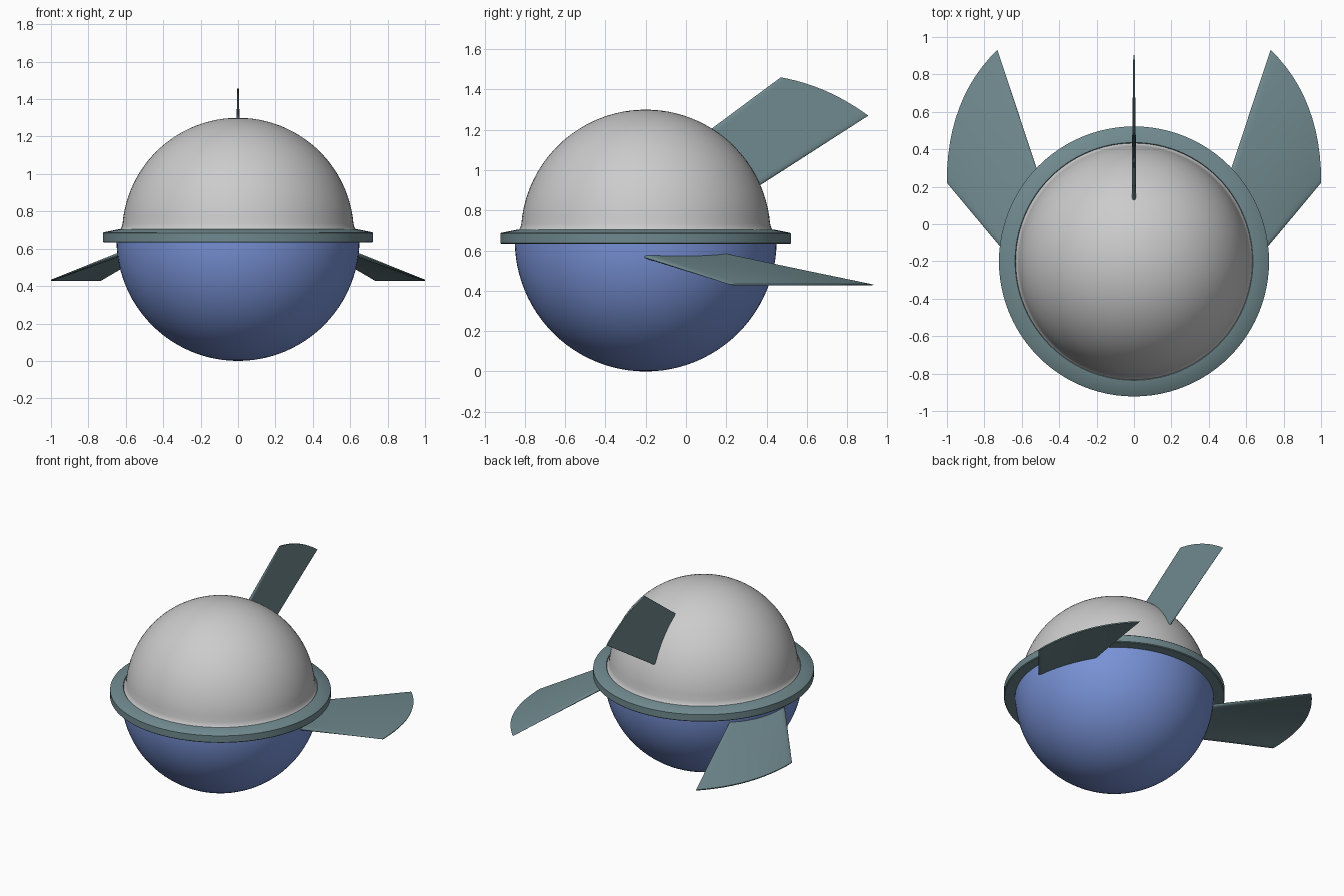
import bpy, bmesh, math
from mathutils import Vector

if "Cube" in bpy.data.objects:
    bpy.data.objects.remove(bpy.data.objects["Cube"])

CY = -0.2  # centre of the round body in y


def material(name, rgb):
    m = bpy.data.materials.new(name)
    m.diffuse_color = (*rgb, 1)
    m.use_nodes = True
    m.node_tree.nodes["Principled BSDF"].inputs["Base Color"].default_value = m.diffuse_color
    return m


def finish(bm, name, mat=None, angle=40):
    bmesh.ops.remove_doubles(bm, verts=bm.verts, dist=1e-5)
    bmesh.ops.recalc_face_normals(bm, faces=bm.faces)
    me = bpy.data.meshes.new(name)
    bm.to_mesh(me)
    bm.free()
    ob = bpy.data.objects.new(name, me)
    bpy.context.collection.objects.link(ob)
    if mat:
        me.materials.append(mat)
    bpy.ops.object.select_all(action='DESELECT')
    bpy.context.view_layer.objects.active = ob
    ob.select_set(True)
    bpy.ops.object.shade_smooth_by_angle(angle=math.radians(angle))
    return ob


def lathe(name, profile, mat=None, closed=False, angle=40, steps=96):
    bm = bmesh.new()
    vs = [bm.verts.new((r, CY, z)) for r, z in profile]
    pairs = list(zip(vs, vs[1:])) + ([(vs[-1], vs[0])] if closed else [])
    edges = [bm.edges.new(p) for p in pairs]
    bmesh.ops.spin(bm, geom=vs + edges, cent=(0, CY, 0), axis=(0, 0, 1),
                   angle=2 * math.pi, steps=steps, use_merge=True)
    return finish(bm, name, mat, angle)


def fin(name, root_a, root_b, tip_a, ctrl, tip_b, mat, mirror=False, t_root=0.012, t_tip=0.004):
    """Tapered blade from a straight root to a curved outer edge."""
    ra, rb, ta, c, tb = map(Vector, (root_a, root_b, tip_a, ctrl, tip_b))
    normal = (rb - ra).cross(ta - ra).normalized()
    ts = [0, .01, .03, .06] + [i / 12 for i in range(1, 12)] + [.94, .97, .99, 1]
    bm = bmesh.new()
    loops = []
    for i in range(9):
        u = i / 8
        half = t_root + (t_tip - t_root) * u
        top, low = [], []
        for t in ts:
            tip = ta * (1 - t) ** 2 + c * 2 * t * (1 - t) + tb * t ** 2
            p = ra.lerp(rb, t).lerp(tip, u)
            e = min(1, min(t, 1 - t) / 0.06)      # rounded long edges
            h = half * (0.1 + 0.9 * math.sqrt(1 - (1 - e) ** 2))
            top.append(bm.verts.new(p + normal * h))
            low.append(bm.verts.new(p - normal * h))
        loops.append(top + low[::-1])
    for a, b in zip(loops, loops[1:]):
        for k in range(len(a)):
            n = (k + 1) % len(a)
            bm.faces.new((a[k], a[n], b[n], b[k]))
    # root and tip caps as strips
    m = len(ts)
    for lp in (loops[0], loops[-1]):
        for k in range(m - 1):
            bm.faces.new((lp[k], lp[k + 1], lp[2 * m - 2 - k], lp[2 * m - 1 - k]))
    if mirror:
        for v in bm.verts:
            v.co.x *= -1
    return finish(bm, name, mat, 50)


teal = material("slate_teal", (0.16, 0.25, 0.27))
blue = material("blue", (0.19, 0.29, 0.68))

# lower bowl: half sphere standing on the ground
lathe("lower_bowl", [(0.65 * math.sin(a), 0.65 - 0.65 * math.cos(a))
                     for a in (math.pi / 2 * i / 24 for i in range(25))], blue)

# upper dome with a small flare where it meets the ring
dome = [(0.655, 0.68), (0.642, 0.692), (0.630, 0.702), (0.622, 0.716)]
dome += [(0.62 * math.cos(a), 0.68 + 0.62 * math.sin(a))
         for a in (math.radians(5 + 85 * i / 24) for i in range(25))]
lathe("upper_dome", dome)

# belt ring around the joint
lathe("belt_ring", [(0.625, 0.632), (0.717, 0.632), (0.722, 0.637), (0.722, 0.684),
                    (0.717, 0.689), (0.636, 0.705), (0.625, 0.69)], teal, closed=True)

# two side fins sweeping back and down
for side, flip in (("right", False), ("left", True)):
    fin(side + "_fin", (0.62, -0.235, 0.577), (0.475, 0.16, 0.585),
        (1.0, 0.22, 0.43), (1.0, 0.67, 0.43), (0.73, 0.93, 0.43), teal, flip)

# upright tail fin on the back of the dome
fin("tail_fin", (0, 0.05, 1.148), (0, 0.29, 0.875),
    (0, 0.47, 1.46), (0, 0.70, 1.42), (0, 0.905, 1.27), teal)
